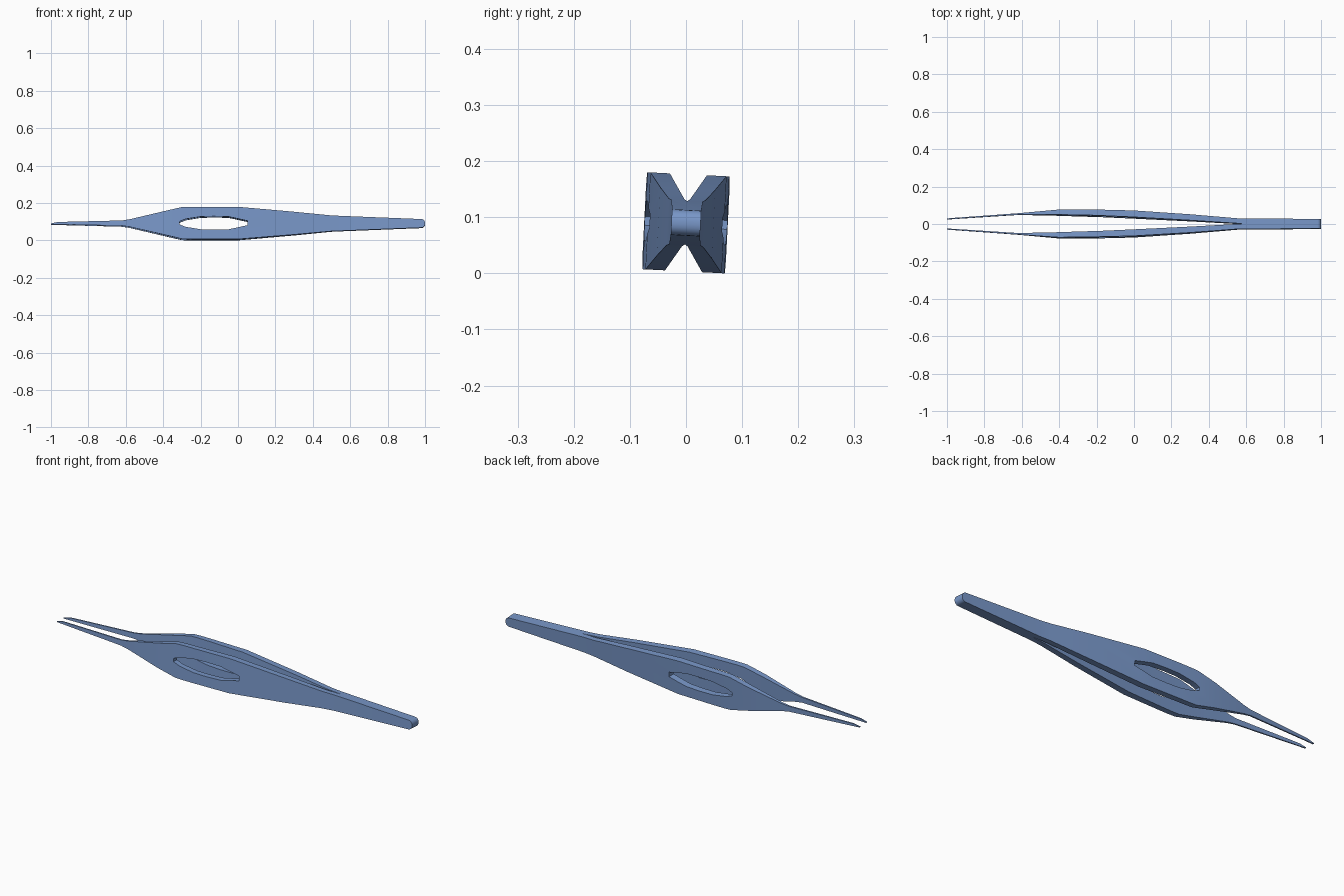
import bpy, bmesh, math
from mathutils import Vector

cube = bpy.data.objects.get("Cube")
if cube:
    bpy.data.objects.remove(cube, do_unlink=True)

ROLL = math.radians(-2.9)

steel = bpy.data.materials.new("blue_steel")
steel.use_nodes = True
colour = (0.19, 0.31, 0.58, 1)
steel.diffuse_color = colour
steel.node_tree.nodes["Principled BSDF"].inputs["Base Color"].default_value = colour


def prism(name, points, axis, depth):
    """Extrude a closed 2D profile along y or z, centred on that axis."""
    def place(u, v, w):
        return (u, w, v) if axis == "y" else (u, v, w)
    bm = bmesh.new()
    face = bm.faces.new([bm.verts.new(place(u, v, -depth)) for u, v in points])
    moved = bmesh.ops.extrude_face_region(bm, geom=[face])["geom"]
    shift = Vector(place(0, 0, 2 * depth))
    bmesh.ops.translate(bm, vec=shift, verts=[e for e in moved if isinstance(e, bmesh.types.BMVert)])
    bmesh.ops.recalc_face_normals(bm, faces=bm.faces)
    mesh = bpy.data.meshes.new(name)
    bm.to_mesh(mesh)
    bm.free()
    obj = bpy.data.objects.new(name, mesh)
    bpy.context.collection.objects.link(obj)
    return obj


def mirrored(points):
    """Close a half profile by mirroring it across the long axis."""
    return points + [(x, -v) for x, v in reversed(points)]


# Plan: two sprung arms that merge into one solid handle
outer = [(1, .026), (.56, .028), (.5, .033), (.3, .049), (0, .068), (-.2, .073),
         (-.4, .0745), (-.62, .057), (-1, .030)]
inner = [(-1, .024), (-.62, .049), (-.4, .047), (-.2, .042), (0, .033), (.3, .017), (.5, .005)]
half = outer + inner
plan = half + [(.585, 0)] + [(x, -y) for x, y in reversed(half)]
tweezers = prism("tweezers", plan, "z", .2)

# Side outline: narrow tips, broad grip, tapering handle with a rounded end
corner = [(.98 + .02 * math.cos(a), .003 + .02 * math.sin(a))
          for a in (math.radians(18 * i) for i in range(6))]
top = [(-.965, .007), (-.62, .014), (-.58, .020), (-.3, .085), (-.26, .0865), (0, .0865),
       (.3, .061), (.5, .042)]
end = [(x, v) for x, v in reversed(corner)]
bottom = [(x, -v) for x, v in reversed(top[1:] + end)] + [(-1, -.005), (-1, -.001)]
outline = prism("side_outline_cutter", top + end + bottom, "y", .2)

# Pointed oval window through both arms
window = mirrored([(-.312, .008), (-.28, .021), (-.2, .034), (-.13, .036), (-.05, .034), (.05, .012)])
hole = prism("window_cutter", window, "y", .2)

for cutter, operation in ((outline, "INTERSECT"), (hole, "DIFFERENCE")):
    cutter.hide_render = True
    mod = tweezers.modifiers.new(cutter.name, "BOOLEAN")
    mod.operation = operation
    mod.solver = "EXACT"
    mod.object = cutter

# Apply the cuts, then remove the cutters
graph = bpy.context.evaluated_depsgraph_get()
result = bpy.data.meshes.new_from_object(tweezers.evaluated_get(graph))
tweezers.modifiers.clear()
tweezers.data = result
for cutter in (outline, hole):
    bpy.data.objects.remove(cutter, do_unlink=True)
result.materials.clear()
result.materials.append(steel)

# Smooth the gentle bends and keep the rims sharp
bpy.ops.object.select_all(action="DESELECT")
tweezers.select_set(True)
bpy.context.view_layer.objects.active = tweezers
bpy.ops.object.shade_smooth_by_angle(angle=math.radians(30))

# Resting roll, standing on the ground
tweezers.rotation_euler.x = ROLL
bpy.context.view_layer.update()
tweezers.location.z = -min((tweezers.matrix_world @ v.co).z for v in result.vertices)
